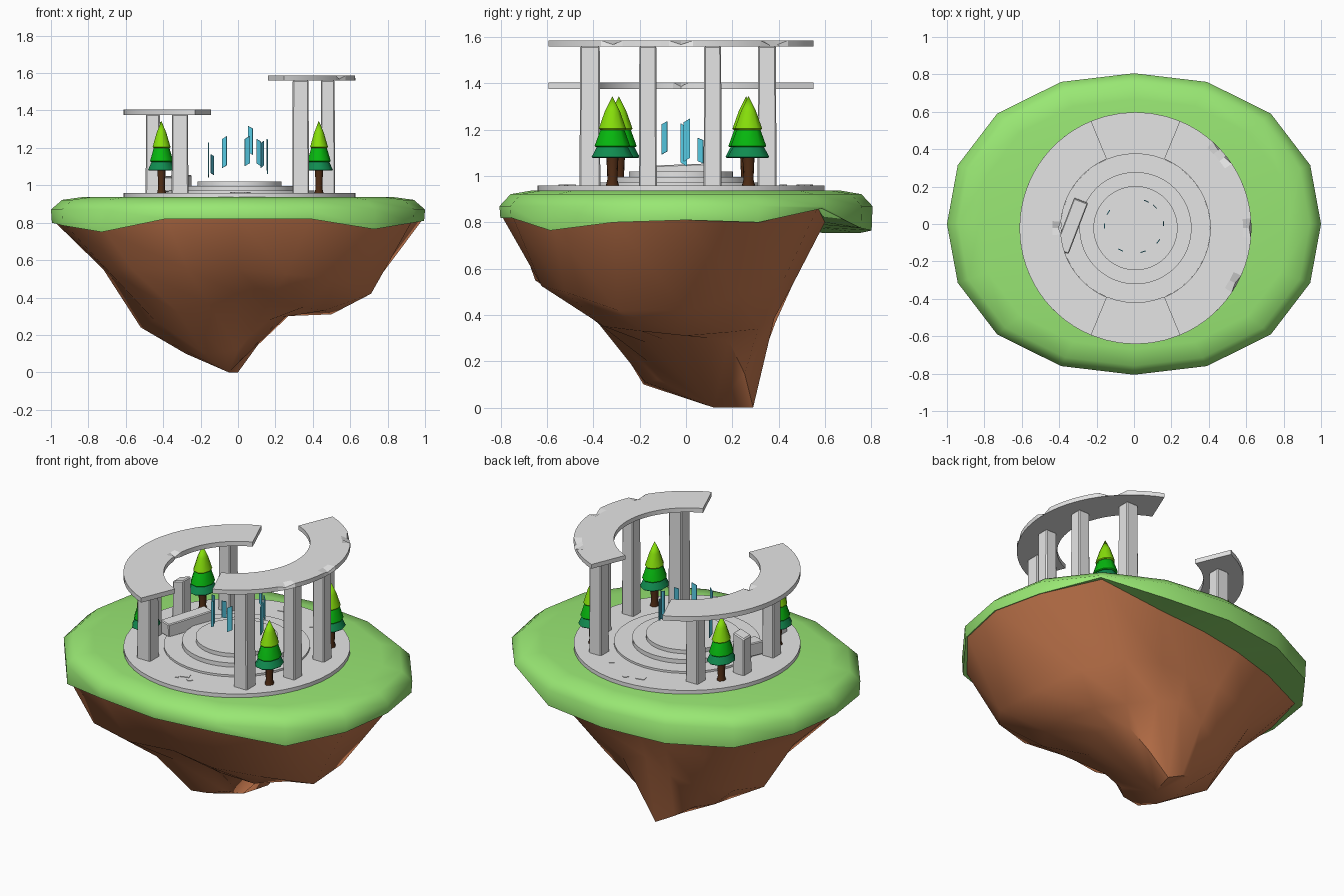
import bpy, bmesh, math
from math import cos, sin, pi, radians
from mathutils import Matrix

if "Cube" in bpy.data.objects:
    bpy.data.objects.remove(bpy.data.objects["Cube"])


def material(name, r, g, b):
    m = bpy.data.materials.new(name)
    lin = [((c / 255 + 0.055) / 1.055) ** 2.4 for c in (r, g, b)]
    m.diffuse_color = (*lin, 1)
    m.use_nodes = True
    m.node_tree.nodes["Principled BSDF"].inputs["Base Color"].default_value = m.diffuse_color
    return m


GRASS = material("grass green", 156, 236, 118)
DIRT = material("earth brown", 204, 124, 80)
STONE = material("stone grey", 229, 229, 229)
BARK = material("bark brown", 78, 43, 20)
LEAF = [material("dark leaf", 16, 140, 80), material("mid leaf", 6, 182, 14),
        material("light leaf", 134, 222, 10)]
CRYSTAL = material("crystal blue", 90, 208, 234)


def finish(bm, name, mat, smooth=None):
    bmesh.ops.recalc_face_normals(bm, faces=bm.faces)
    me = bpy.data.meshes.new(name)
    bm.to_mesh(me)
    bm.free()
    me.materials.append(mat)
    if smooth:
        me.shade_smooth()
        me.set_sharp_from_angle(angle=radians(smooth))
    ob = bpy.data.objects.new(name, me)
    bpy.context.collection.objects.link(ob)
    return ob


def loft(name, mat, rings, smooth=None, cap_start=True, tip=None):
    """Skin a list of closed rings; optionally cap the start, close the end on a tip."""
    bm = bmesh.new()
    vs = [[bm.verts.new(p) for p in ring] for ring in rings]
    n = len(vs[0])
    for a, b in zip(vs, vs[1:]):
        for i in range(n):
            j = (i + 1) % n
            bm.faces.new((a[i], a[j], b[j], b[i]))
    if cap_start:
        bm.faces.new(vs[0])
    if tip:
        t = bm.verts.new(tip)
        for i in range(n):
            bm.faces.new((vs[-1][i], vs[-1][(i + 1) % n], t))
    elif cap_start:
        bm.faces.new(vs[-1])
    return finish(bm, name, mat, smooth)


def circle(cx, cy, z, rx, ry, n):
    return [(cx + rx * cos(2 * pi * i / n), cy + ry * sin(2 * pi * i / n), z) for i in range(n)]


def box(name, mat, loc, size, rot=0, tilt=0, bevel=0, shear=0, taper=1):
    bm = bmesh.new()
    bmesh.ops.create_cube(bm, size=1)
    for v in bm.verts:
        if v.co.z > 0:
            v.co.x *= taper
            v.co.y *= taper
        v.co.z += shear * v.co.x
    bmesh.ops.scale(bm, vec=size, verts=bm.verts)
    if bevel:
        bmesh.ops.bevel(bm, geom=bm.edges[:], offset=bevel, segments=1, affect='EDGES')
    m = Matrix.Translation(loc) @ Matrix.Rotation(rot, 4, 'Z') @ Matrix.Rotation(tilt, 4, 'X')
    bmesh.ops.transform(bm, matrix=m, verts=bm.verts)
    return finish(bm, name, mat)


# Island: 16-sided oval rim, wavy lower edge of the grass
N = 16
low = [.81, .80, .86, .775, .765, .755, .755, .79, .80, .785, .75, .82, .82, .82, .765, .80]
inset = [.985, .985, .965, .79, .73, .72, .78, .95, .98, .98, .97, .985, .985, .985, .97, .985]
bulge = [1, 1.02, 1.035, 1.02]


def rim(s, z):
    ring = []
    for i in range(N):
        a = 2 * pi * i / N
        k = (s[i] if isinstance(s, list) else s) * bulge[i % 4]
        ring.append((k * cos(a), k * .806 * sin(a), z[i] if isinstance(z, list) else z))
    return ring


under = [l + (.025 if s < .85 else .004) for l, s in zip(low, inset)]
rim_in = rim(inset, under)
loft("grass_top", GRASS, [rim(.3, .938), rim(.83, .937), rim(.94, .922), rim(1, .87),
                          rim(.995, low), rim_in], 60, cap_start=False)

# Rock underside: radius and height of three rings in eight directions from east
rock = [(.69, .42, .50, .31, .27, .31), (.59, .54, .44, .34, .26, .29),
        (.44, .58, .385, .43, .29, .0), (.59, .55, .45, .30, .30, .12),
        (.72, .55, .52, .24, .28, .10), (.80, .55, .45, .32, .26, .10),
        (.61, .55, .38, .42, .12, .12), (.74, .50, .50, .35, .24, .28)]
rings = [rim_in]
for k in (0, 2, 4):
    ring = []
    for i in range(N):
        a, b = rock[i // 2], rock[((i + 1) // 2) % 8]
        r, z = (a[k] + b[k]) / 2, (a[k + 1] + b[k + 1]) / 2
        if i == 15 and k == 0:
            r, z = .77, .42
        t = 2 * pi * i / N
        ring.append((r * cos(t), r * sin(t), z))
    rings.append(ring)
loft("island_rock", DIRT, rings, 42, cap_start=False, tip=(-.05, .12, 0))

# Round stone plaza with steps
CX, CY = .008, -.022
for name, r, z0, z1 in (("plaza", .62, .92, .96), ("lower_step", .40, .95, .972),
                        ("middle_step", .30, .96, .997), ("upper_step", .225, .98, 1.02)):
    loft(name, STONE, [circle(CX, CY, z0, r, r, 48), circle(CX, CY, z1, r, r, 48)], 30)


# Curved lintels, with a few chipped corners
def lintel(name, mid, z0, z1, chips):
    steps, half = 28, radians(67.5)
    rings = []
    for i in range(steps + 1):
        a = mid - half + 2 * half * i / steps
        ri, ro, top_o, top_i = .40, .62, z1, z1
        if chips.get(i, 0) > 0:
            ro, top_o = ro - .012, z1 - .018
        elif chips.get(i, 0) < 0:
            ri, top_i = ri + .012, z1 - .018
        rings.append([(CX + r * cos(a), CY + r * sin(a), z) for r, z in
                      ((ri, z0), (.62, z0), (ro, top_o), (.575, z1), (.445, z1), (ri, top_i))])
    loft(name, STONE, rings, 10)


lintel("high_lintel", 0, 1.56, 1.586, {8: 1, 14: 1, 22: 1, 23: 1})
lintel("low_lintel", pi, 1.377, 1.405, {14: -1})

# Columns: four tall under the high lintel, three shorter and one broken on the left
for side, top in ((1, 1.562), (-1, 1.38)):
    for x, y, w in ((.335, -.415, .09), (.48, -.165, .078), (.48, .115, .078), (.335, .35, .082)):
        px = x if side > 0 else -x + .025
        broken = side < 0 and y == .115
        h = (1.19 if broken else top) - .95
        box("broken_column" if broken else "column", STONE, (px, y, .95 + h / 2), (w, w, h),
            bevel=.006, shear=.1 if broken else 0, taper=.94)

# Fallen column piece and loose slabs
box("fallen_column", STONE, (-.335, -.01, 1.01), (.08, .29, .08), rot=radians(-21),
    tilt=radians(2), bevel=.005)
for x, y, s, r in ((0, -.50, .05, .3), (.05, -.53, .03, .9), (-.03, -.54, .02, .5),
                   (-.05, .50, .05, .2), (.03, .53, .03, 1.1), (.2, .42, .03, .6)):
    box("loose_slab", STONE, (x, y, .959), (s, s * .7, .008), rot=r)

# Fir trees: flared trunk and three tiers
for x, y in ((.432, -.318), (.432, .27), (-.41, -.29), (-.418, .26)):
    loft("tree_trunk", BARK, [circle(x, y, z, r * .85, r, 7) for z, r in
                              ((.95, .032), (.985, .022), (1.09, .027))], 60)
    for mat, name, prof in ((LEAF[0], "low_branches", ((1.078, .085), (1.083, .091), (1.15, .055))),
                            (LEAF[1], "mid_branches", ((1.125, .073), (1.13, .078), (1.22, .045))),
                            (LEAF[2], "top_branches", ((1.2, .055), (1.205, .06), (1.28, .033)))):
        loft(name, mat, [circle(x, y, z, r * .82, r, 9) for z, r in prof], 48,
             tip=(x, y, prof[-1][0] + .065))

# Ring of thin floating crystals
for deg, z0, z1 in ((5, 1.06, 1.25), (45, 1.10, 1.25), (65, 1.16, 1.32), (150, 1.05, 1.17),
                    (180, 1.04, 1.23), (243, 1.09, 1.265), (288, 1.10, 1.265), (325, 1.09, 1.24)):
    a = radians(deg)
    box("floating_crystal", CRYSTAL, (.158 * cos(a), .145 * sin(a) - .01, (z0 + z1) / 2),
        (.028, .005, z1 - z0 - .02), rot=a + pi / 2, shear=.1)
